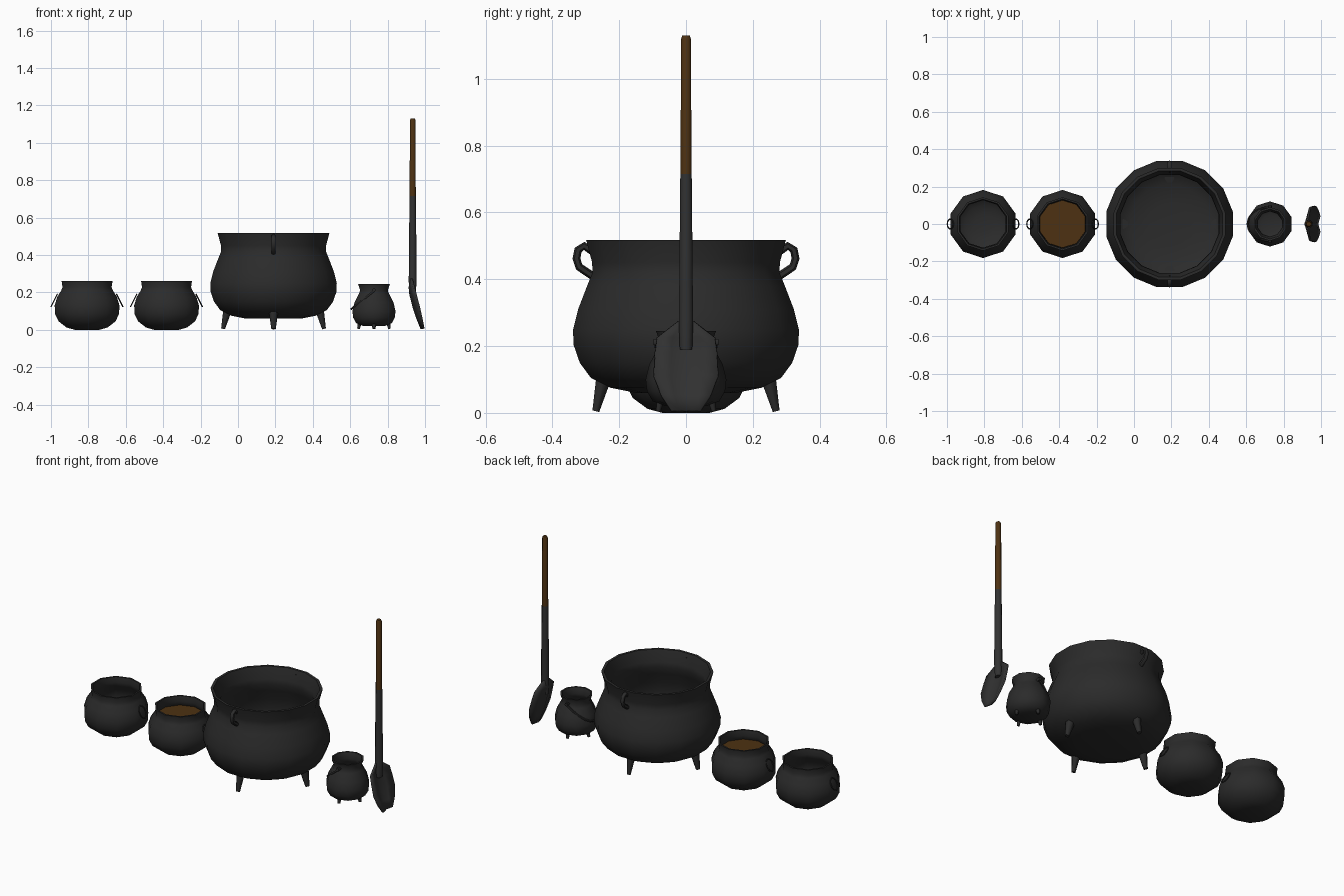
import bpy, math
from mathutils import Vector

if "Cube" in bpy.data.objects:
    bpy.data.objects.remove(bpy.data.objects["Cube"])


def material(name, rgb):
    m = bpy.data.materials.new(name)
    m.diffuse_color = (*rgb, 1)
    m.use_nodes = True
    m.node_tree.nodes["Principled BSDF"].inputs["Base Color"].default_value = m.diffuse_color
    return m


IRON = material("dark_iron", (0.024, 0.024, 0.024))
STEEL = material("shovel_iron", (0.031, 0.031, 0.031))
BROWN = material("brown", (0.075, 0.031, 0.006))


def make(name, verts, faces, mat, smooth=60):
    me = bpy.data.meshes.new(name)
    me.from_pydata([tuple(v) for v in verts], [], faces)
    me.materials.append(mat)
    ob = bpy.data.objects.new(name, me)
    bpy.context.collection.objects.link(ob)
    if smooth:
        bpy.ops.object.select_all(action='DESELECT')
        ob.select_set(True)
        bpy.context.view_layer.objects.active = ob
        bpy.ops.object.shade_smooth_by_angle(angle=math.radians(smooth))
    return ob


def lathe(name, cx, profile, n, offset, mat):
    """Revolve (radius, z) points round a vertical axis; both ends are capped."""
    verts, faces = [], []
    for r, z in profile:
        for i in range(n):
            a = offset + 2 * math.pi * i / n
            verts.append((cx + r * math.cos(a), r * math.sin(a), z))
    for k in range(len(profile) - 1):
        for i in range(n):
            j = (i + 1) % n
            faces.append((k * n + i, k * n + j, (k + 1) * n + j, (k + 1) * n + i))
    faces.append(tuple(reversed(range(n))))
    last = (len(profile) - 1) * n
    faces.append(tuple(range(last, last + n)))
    return make(name, verts, faces, mat)


def tube(name, pts, radius, mat, n=6, closed=False):
    """Round bar along a path; radius may be one number or one per point."""
    pts = [Vector(p) for p in pts]
    m = len(pts)
    rad = radius if isinstance(radius, (list, tuple)) else [radius] * m
    normal = None
    for k in range(m - 2):
        normal = (pts[k + 1] - pts[k]).cross(pts[k + 2] - pts[k])
        if normal.length > 1e-7:
            break
    if normal is None or normal.length < 1e-7:
        d = pts[-1] - pts[0]
        normal = d.cross(Vector((1, 0, 0)) if abs(d.x) < abs(d.y) + 1e-6 else Vector((0, 1, 0)))
    normal.normalize()
    verts, faces = [], []
    for k, p in enumerate(pts):
        a = pts[(k - 1) % m] if closed else pts[max(k - 1, 0)]
        b = pts[(k + 1) % m] if closed else pts[min(k + 1, m - 1)]
        side = (b - a).normalized().cross(normal).normalized()
        for i in range(n):
            t = 2 * math.pi * (i + 0.5) / n
            verts.append(p + (normal * math.cos(t) + side * math.sin(t)) * rad[k])
    for k in range(m if closed else m - 1):
        q = (k + 1) % m
        for i in range(n):
            j = (i + 1) % n
            faces.append((k * n + j, k * n + i, q * n + i, q * n + j))
    if not closed:
        faces.append(tuple(range(n)))
        faces.append(tuple(reversed(range((m - 1) * n, m * n))))
    return make(name, verts, faces, mat)


def legs(name, cx, r_top, z_top, r_foot, w_top, w_foot):
    for q in range(4):
        c, s = math.cos(q * math.pi / 2), math.sin(q * math.pi / 2)
        tube(f"{name}_{q}", [(cx + r_top * c, r_top * s, z_top),
                             (cx + r_foot * c, r_foot * s, 0.005)], [w_top, w_foot], IRON)


# Two small round pots with thin ring handles
pot = [(0.07, 0.0), (0.115, 0.012), (0.16, 0.045), (0.18, 0.085), (0.182, 0.13),
       (0.168, 0.175), (0.145, 0.21), (0.138, 0.228), (0.143, 0.26), (0.133, 0.26),
       (0.127, 0.228), (0.134, 0.205), (0.157, 0.17), (0.17, 0.13), (0.166, 0.085),
       (0.145, 0.05), (0.1, 0.025), (0.05, 0.016)]
for name, cx in (("empty_pot", -0.807), ("filled_pot", -0.382)):
    lathe(name, cx, pot, 10, math.pi / 2, IRON)
    for side in (-1, 1):
        ring = []
        for i in range(10):
            a = 2 * math.pi * i / 10
            u = 0.033 * math.cos(a)
            ring.append((cx + side * (0.175 + 0.5 * u), 0.027 * math.sin(a), 0.157 - u))
        tube(f"{name}_ring", ring, 0.0035, IRON, 5, True)
lathe("stew", -0.382, [(0.135, 0.197), (0.135, 0.203)], 10, math.pi / 2, BROWN)

# Large four-legged cauldron
k = 1 / math.cos(math.pi / 16)
cauldron = [(0.15, 0.06), (0.225, 0.075), (0.285, 0.105), (0.318, 0.15), (0.337, 0.205),
            (0.338, 0.25), (0.323, 0.31), (0.296, 0.38), (0.28, 0.42), (0.281, 0.45),
            (0.299, 0.518), (0.284, 0.518), (0.264, 0.45), (0.262, 0.42), (0.279, 0.375),
            (0.305, 0.31), (0.32, 0.25), (0.319, 0.205), (0.3, 0.155), (0.27, 0.12),
            (0.21, 0.093), (0.11, 0.08)]
CX = 0.19
lathe("cauldron", CX, [(r * k, z) for r, z in cauldron], 16, math.pi / 16, IRON)
legs("cauldron_leg", CX, 0.245, 0.11, 0.27, 0.027, 0.012)
for side in (-1, 1):
    arc = [(0.282, 0.485), (0.305, 0.5), (0.323, 0.488), (0.328, 0.462), (0.32, 0.437), (0.28, 0.41)]
    tube("cauldron_handle", [(CX, side * y, z) for y, z in arc], 0.012, IRON)

# Little four-legged kettle with swinging bail handle
KX = 0.727
kettle = [(0.06, 0.02), (0.1, 0.035), (0.117, 0.065), (0.121, 0.1), (0.11, 0.145),
          (0.086, 0.19), (0.077, 0.21), (0.09, 0.245), (0.08, 0.245), (0.067, 0.21),
          (0.075, 0.19), (0.098, 0.145), (0.109, 0.1), (0.105, 0.065), (0.09, 0.045), (0.05, 0.033)]
lathe("kettle", KX, kettle, 10, math.pi / 2, IRON)
legs("kettle_leg", KX, 0.075, 0.045, 0.083, 0.014, 0.008)
bail = []
for i in range(11):
    a = math.pi * i / 10
    t = math.sin(a)
    bail.append((KX + 0.005 - 0.125 * t, 0.09 * math.cos(a), 0.212 - 0.1 * t))
tube("kettle_bail", bail, 0.006, IRON)
for side in (-1, 1):
    tube("kettle_lug", [(KX, side * 0.07, 0.212), (KX, side * 0.098, 0.212)], 0.01, IRON)

# Stirring shovel: wooden grip, iron shaft
SX = 0.934
tube("shovel_grip", [(SX, 0, 0.7), (SX, 0, 1.12), (SX, 0, 1.13)], [0.018, 0.016, 0.012], BROWN, 8)
tube("shovel_shaft", [(0.932, 0, 0.19), (SX, 0, 0.27), (SX, 0, 0.715)], [0.02, 0.023, 0.0185], STEEL, 8)

# Shovel blade: cupped plate, rows of (z, half width, spine x, cup depth)
rows = [(0.275, 0.024, 0.918, 0.006), (0.225, 0.088, 0.912, 0.024), (0.18, 0.094, 0.918, 0.03),
        (0.11, 0.098, 0.936, 0.03), (0.05, 0.075, 0.957, 0.022), (0.004, 0.045, 0.976, 0.012)]
verts, faces = [], []
for z, w, x, cup in rows:
    for f in (-1, -0.5, 0, 0.5, 1):
        verts.append((x + cup * abs(f), w * f, z))
for r in range(len(rows) - 1):
    for c in range(4):
        a = r * 5 + c
        faces.append((a, a + 5, a + 6, a + 1))
blade = make("shovel_blade", verts, faces, STEEL, 40)
mod = blade.modifiers.new("thickness", 'SOLIDIFY')
mod.thickness = 0.01
mod.offset = -1 if blade.data.polygons[0].normal.x > 0 else 1
mod.offset = -mod.offset
